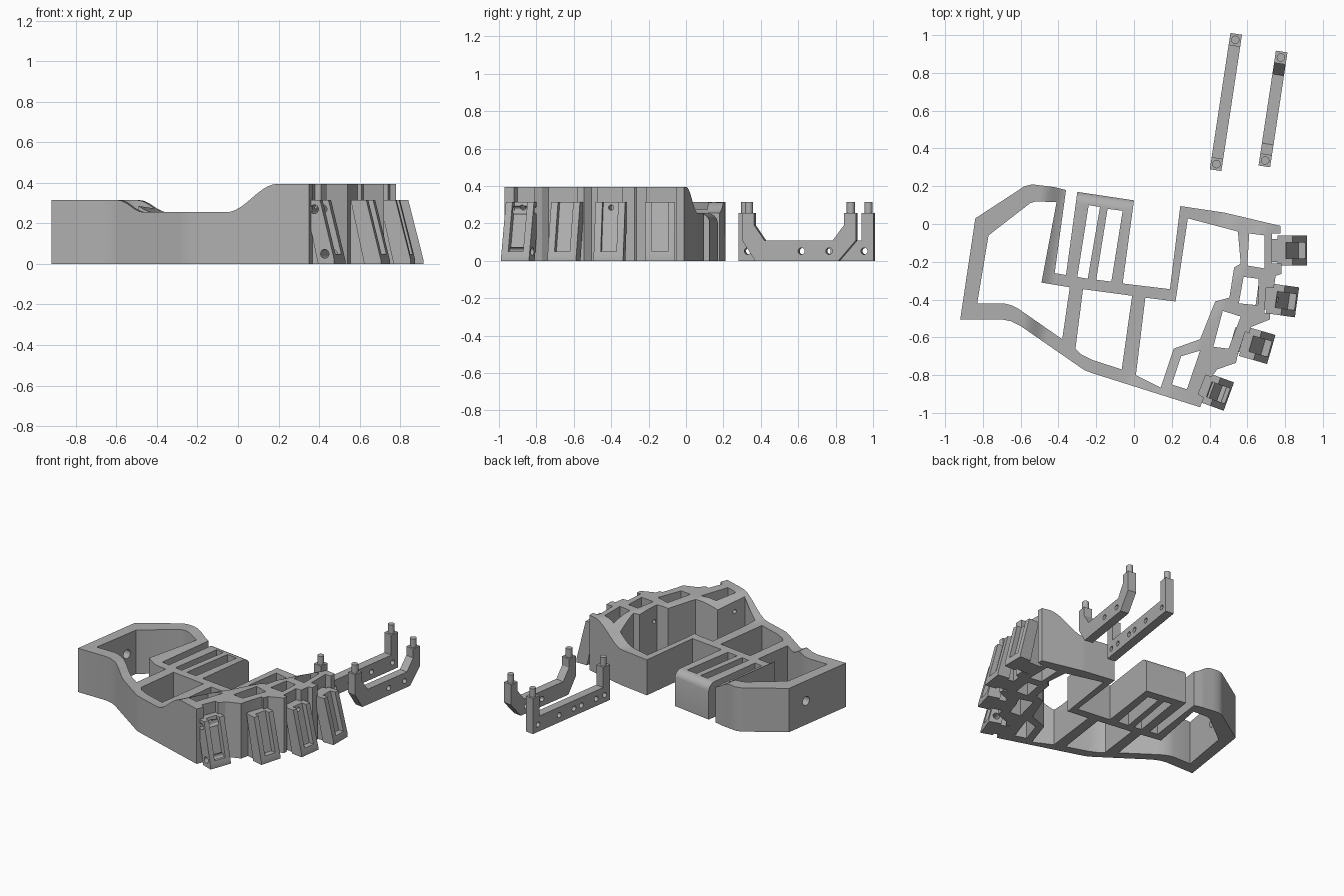
import bpy, bmesh, math
from mathutils import Vector, Matrix

if "Cube" in bpy.data.objects:
    bpy.data.objects.remove(bpy.data.objects["Cube"])

grey = bpy.data.materials.new("plain_grey")
grey.diffuse_color = (0.43, 0.43, 0.43, 1)
grey.use_nodes = True
grey.node_tree.nodes["Principled BSDF"].inputs["Base Color"].default_value = grey.diffuse_color


def finish(name, bm):
    bmesh.ops.recalc_face_normals(bm, faces=bm.faces[:])
    me = bpy.data.meshes.new(name)
    bm.to_mesh(me)
    bm.free()
    me.materials.append(grey)
    ob = bpy.data.objects.new(name, me)
    bpy.context.collection.objects.link(ob)
    return ob


def prism(name, profile, width, origin, angle):
    """Side profile (r, z) thickened across, r running along angle from origin."""
    bm = bmesh.new()
    face = bm.faces.new([bm.verts.new((r, -width / 2, z)) for r, z in profile])
    ext = bmesh.ops.extrude_face_region(bm, geom=[face])["geom"]
    bmesh.ops.translate(bm, vec=(0, width, 0),
                        verts=[g for g in ext if isinstance(g, bmesh.types.BMVert)])
    bm.transform(Matrix.Translation((*origin, 0)) @ Matrix.Rotation(angle, 4, 'Z'))
    return finish(name, bm)


def rod(name, a, b, radius):
    """Cylinder between two points."""
    a, b = Vector(a), Vector(b)
    bm = bmesh.new()
    bmesh.ops.create_cone(bm, cap_ends=True, segments=20, radius1=radius,
                          radius2=radius, depth=(b - a).length)
    rot = (b - a).to_track_quat('Z', 'Y').to_matrix().to_4x4()
    bm.transform(Matrix.Translation((a + b) / 2) @ rot)
    return finish(name, bm)


def cut(ob, cutters):
    bpy.context.view_layer.objects.active = ob
    for c in cutters:
        m = ob.modifiers.new("cut", 'BOOLEAN')
        m.operation, m.solver, m.object = 'DIFFERENCE', 'EXACT', c
        bpy.ops.object.modifier_apply(modifier=m.name)
        bpy.data.objects.remove(c)


def local(origin, angle, r, side, z):
    c, s = math.cos(angle), math.sin(angle)
    return (origin[0] + r * c - side * s, origin[1] + r * s + side * c, z)


# ---- palm frame: plan outline and the openings in it
outline = [(-.36, .18), (-.42, .195), (-.50, .205), (-.54, .21), (-.58, .20), (-.61, .18),
           (-.84, .03), (-.92, -.505), (-.70, -.505), (-.65, -.515), (-.60, -.54),
           (-.29, -.755), (-.26, -.775), (-.22, -.79), (.35, -.97), (.37, -.92),
           (.34, -.90), (.38, -.80), (.41, -.81), (.44, -.77), (.54, -.735),
           (.55, -.69), (.59, -.57), (.61, -.58), (.62, -.545), (.72, -.505),
           (.72, -.47), (.69, -.47), (.70, -.34), (.74, -.34), (.75, -.275),
           (.78, -.265), (.78, -.21), (.73, -.21), (.73, -.05), (.775, -.05),
           (.775, -.01), (.48, .06), (.245, .095), (.19, -.345), (-.06, -.315),
           (0, .125), (-.30, .17), (-.36, -.27), (-.42, -.26)]
openings = [
    # wrist, middle cell, large cell
    [(-.41, .115), (-.52, .12), (-.55, .11), (-.77, -.06), (-.83, -.42), (-.69, -.42),
     (-.65, -.43), (-.61, -.45), (-.38, -.61), (-.34, -.335), (-.49, -.31)],
    [(-.27, -.345), (-.01, -.38), (-.065, -.77), (-.22, -.72), (-.28, -.69), (-.31, -.66)],
    [(.06, -.39), (.22, -.41), (.285, .03), (.55, -.04), (.565, -.21), (.53, -.23),
     (.505, -.39), (.43, -.41), (.35, -.61), (.21, -.66), (.14, -.87), (.01, -.80)],
    # narrow slots
    [(-.24, .10), (-.18, .09), (-.245, -.29), (-.30, -.28)],
    [(-.14, .08), (-.06, .07), (-.12, -.305), (-.20, -.295)],
    # pockets behind the knuckles
    [(.61, -.05), (.69, -.06), (.69, -.235), (.60, -.22)],
    [(.58, -.28), (.66, -.29), (.655, -.43), (.555, -.42)],
    [(.47, -.46), (.565, -.49), (.50, -.66), (.42, -.65)],
    [(.25, -.70), (.35, -.67), (.28, -.875), (.20, -.85)]]

U, V, W = Vector((.99, -.142, 0)), Vector((.87, -.5, 0)), Vector((.142, .99, 0))


def ease(t):
    t = min(1, max(0, t))
    return (1 - math.cos(math.pi * t)) / 2


def top_height(p):
    u, v, w = p.dot(U), p.dot(V), p.dot(W)
    z = .255 + max(.06 * (1 - ease((u + .51) / .14)), .14 * ease((v - .37) / .26))
    if -.31 < p.x < .01 and w > .07 and p.y > 0:      # rounded edge of the end bar
        z -= .056 - math.sqrt(max(0, .056 ** 2 - (w - .07) ** 2))
    return z


bm = bmesh.new()
for loop in [outline] + openings:
    vs = [bm.verts.new((x, y, 0)) for x, y in loop]
    for i, v in enumerate(vs):
        bm.edges.new((v, vs[i - 1]))
bmesh.ops.triangle_fill(bm, edges=bm.edges[:], use_beauty=True, normal=(0, 0, 1))
slices = [(U, -.51 + .14 * i / 6) for i in range(7)]
slices += [(V, .37 + .26 * i / 10) for i in range(11)]
slices += [(W, .07 + .055 * math.sin(math.radians(a))) for a in (0, 20, 40, 55, 70)]
for n, d in slices:
    co = n * (d / n.length_squared)
    bmesh.ops.bisect_plane(bm, geom=bm.verts[:] + bm.edges[:] + bm.faces[:],
                           plane_co=co, plane_no=n, dist=1e-5)
ext = bmesh.ops.extrude_face_region(bm, geom=bm.faces[:], use_keep_orig=True)["geom"]
for v in [g for g in ext if isinstance(g, bmesh.types.BMVert)]:
    v.co.z = top_height(v.co)
palm = finish("palm_frame", bm)

# wrist bolt holes
bolts = []
for t in (.3, .7):
    x, y = -.84 - .08 * t, .03 - .535 * t
    bolts.append(rod("bolt_cutter", (x - .1, y + .015, .17), (x + .16, y - .024, .17), .032))
cut(palm, bolts)

# ---- four finger knuckles: block, slotted fork, pin holes, tendon hole
block = [(0, 0), (.15, 0), (.08, .315), (0, .315)]
fork = [(.06, .315), (.14, .315), (.215, .02), (.215, 0), (.13, 0)]
slot = [(.10, .33), (.30, .33), (.30, .05), (.17, .05)]
for i, (org, deg) in enumerate([((.70, -.14), 0), ((.65, -.385), -8),
                                ((.52, -.605), -16), ((.30, -.84), -20)], 1):
    a = math.radians(deg)
    base = prism(f"knuckle_block_{i}", block, .12, org, a)
    jaw = prism(f"knuckle_fork_{i}", fork, .16, org, a)
    cutters = [prism("slot_cutter", slot, .085, org, a)]
    for r, z in ((.11, .27), (.165, .05)):
        cutters.append(rod("pin_cutter", local(org, a, r, -.2, z),
                           local(org, a, r, .2, z), .022))
    cut(jaw, cutters)
    for part in (base, jaw, palm):
        cut(part, [rod("tendon_cutter", local(org, a, -.2, 0, .285),
                       local(org, a, .2, 0, .285), .014)])

# ---- two loose U-shaped brackets with pegs
square = [(0, 0), (.73, 0), (.73, .255), (.665, .255), (.665, .11),
          (.065, .11), (.065, .255), (0, .255)]
angled = [(.07, 0), (.52, 0), (.615, .11), (.615, .255), (.55, .255), (.55, .19),
          (.49, .11), (.12, .11), (.065, .19), (.065, .255), (0, .255), (0, .11)]
for name, prof, org, length, holes in (
        ("square_bracket", square, (.432, .285), .73, (.05, .13, .27, .34, .48, .68)),
        ("angled_bracket", angled, (.69, .305), .615, (.11, .25, .32, .47))):
    a = math.radians(81.4)
    bracket = prism(name, prof, .062, org, a)
    cut(bracket, [rod("hole_cutter", local(org, a, r, -.1, .052),
                      local(org, a, r, .1, .052), .018) for r in holes])
    for j, r in enumerate((.032, length - .032), 1):
        rod(f"{name}_peg_{j}", local(org, a, r, 0, .25), local(org, a, r, 0, .315), .022)

# smooth the curves, keep the corners sharp
bpy.ops.object.select_all(action='SELECT')
bpy.context.view_layer.objects.active = palm
bpy.ops.object.shade_smooth_by_angle(angle=math.radians(25))
